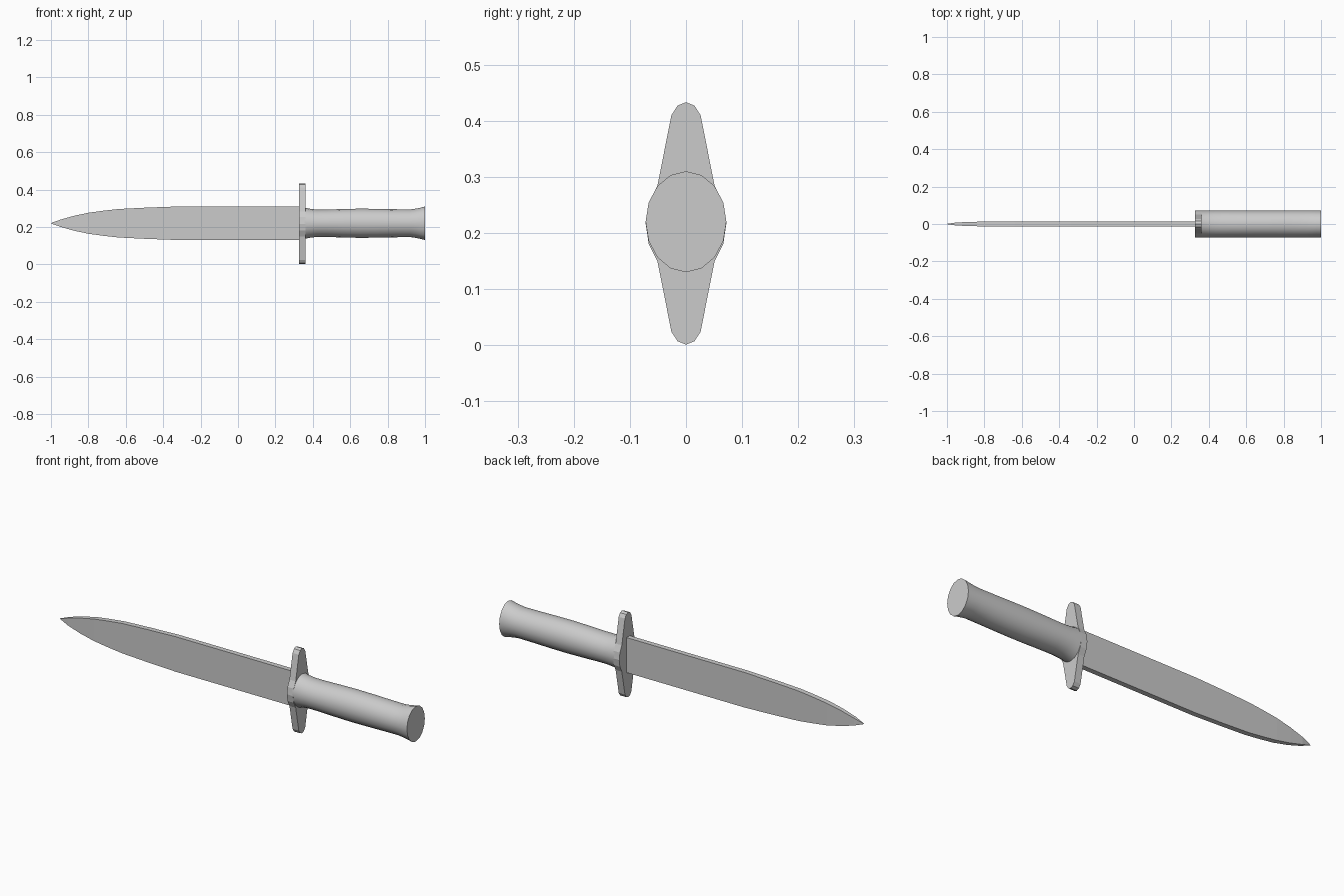
import bpy, bmesh
from math import sin, cos, pi

if "Cube" in bpy.data.objects:
    bpy.data.objects.remove(bpy.data.objects["Cube"])

ZC = 0.217  # height of the long axis


def loft(name, rings, smooth=None):
    """Skin a row of equal-length point rings and cap both ends."""
    bm = bmesh.new()
    rows = [[bm.verts.new(p) for p in ring] for ring in rings]
    n = len(rows[0])
    for a, b in zip(rows, rows[1:]):
        for i in range(n):
            j = (i + 1) % n
            bm.faces.new((a[i], a[j], b[j], b[i]))
    bm.faces.new(rows[0])
    bm.faces.new(rows[-1])
    bmesh.ops.recalc_face_normals(bm, faces=bm.faces)
    mesh = bpy.data.meshes.new(name)
    bm.to_mesh(mesh)
    bm.free()
    obj = bpy.data.objects.new(name, mesh)
    bpy.context.collection.objects.link(obj)
    if smooth:
        bpy.context.view_layer.objects.active = obj
        obj.select_set(True)
        bpy.ops.object.shade_smooth_by_angle(angle=smooth)
        obj.select_set(False)
    return obj


# Blade: x, half height, half thickness; thin plate drawn to a point
blade = [(-1.0, 0.001, 0.001), (-0.95, 0.019, 0.008), (-0.88, 0.039, 0.011),
         (-0.80, 0.056, 0.013), (-0.72, 0.067, 0.013), (-0.64, 0.076, 0.013),
         (-0.50, 0.083, 0.013), (-0.34, 0.089, 0.013), (0.335, 0.089, 0.013)]
loft("blade", [[(x, sy * t, ZC + 0.003 + sz * h)
                for sy, sz in ((-1, -1), (1, -1), (1, 1), (-1, 1))]
               for x, h, t in blade])

# Guard: oval centre with two tapering rounded arms
quarter = [(0.0, 0.216), (0.015, 0.210), (0.026, 0.193), (0.051, 0.067),
           (0.0665, 0.036), (0.072, 0.0)]
right = quarter + [(y, -z) for y, z in quarter[-2::-1]]
outline = right + [(-y, z) for y, z in right[-2:0:-1]]
loft("guard", [[(x, y, ZC + z) for y, z in outline] for x in (0.325, 0.36)])

# Grip: 16-sided oval, constant width, waisted in height, flared at the end
grip = [(0.355, 0.084), (0.38, 0.078), (0.42, 0.073), (0.47, 0.073),
        (0.56, 0.076), (0.65, 0.078), (0.75, 0.077), (0.84, 0.075),
        (0.92, 0.074), (0.95, 0.078), (0.975, 0.083), (1.0, 0.090)]
loft("grip", [[(x, 0.072 * sin(i * pi / 8), ZC + 0.003 + h * cos(i * pi / 8))
               for i in range(16)] for x, h in grip], smooth=0.7)
